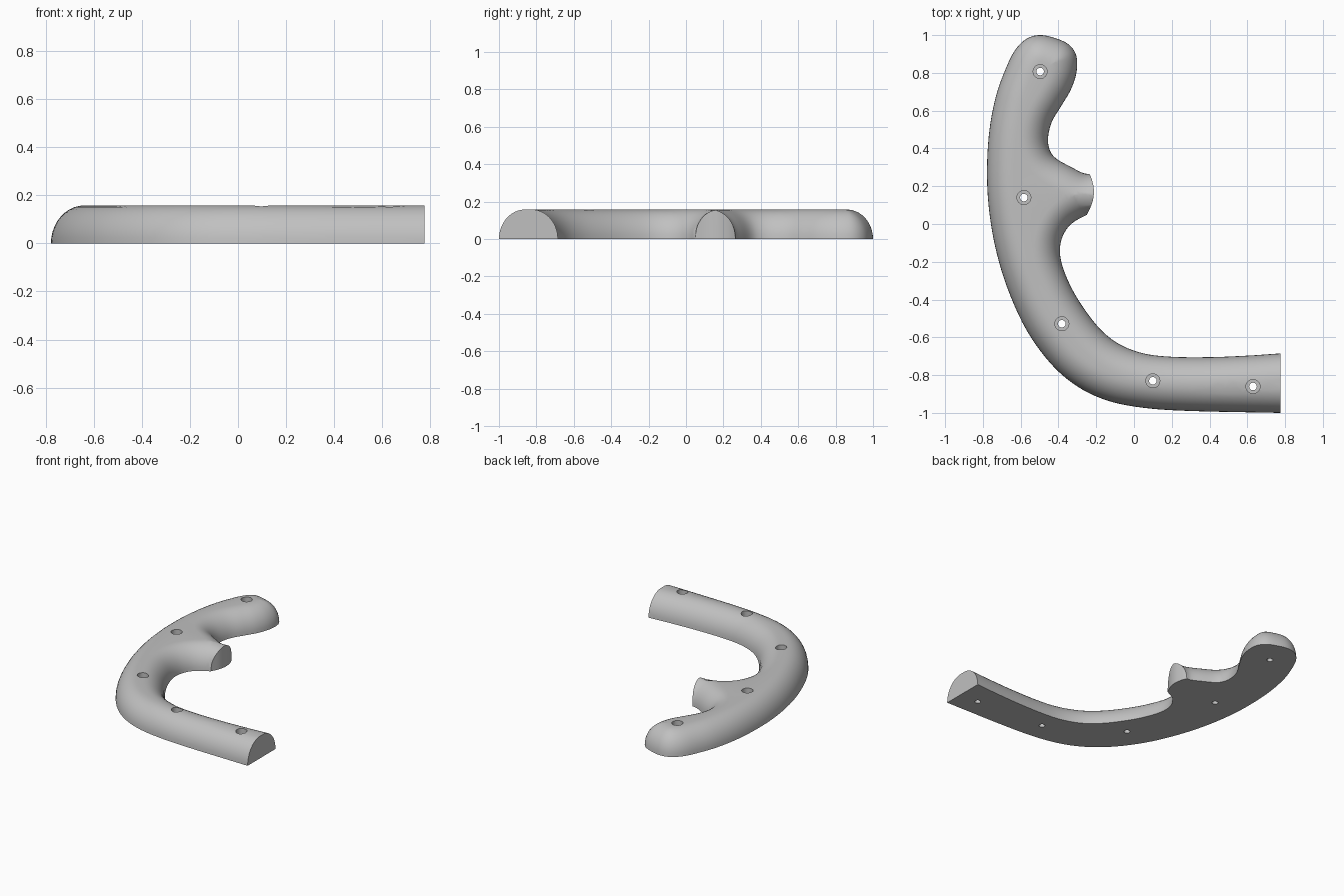
import bpy, bmesh, math
from mathutils import Vector
from mathutils.geometry import delaunay_2d_cdt

HEIGHT = 0.158   # thickness of the grip
ROUND = 0.14     # width of the rounded shoulder
RINGS = 10

cube = bpy.data.objects.get("Cube")
if cube:
    bpy.data.objects.remove(cube, do_unlink=True)

# Control points of the outline, interior on the left hand
inner_rail = [(.776, -.685), (.6, -.697), (.4, -.705), (.2, -.703), (.05, -.685),
              (-.08, -.635), (-.18, -.555), (-.27, -.44), (-.34, -.32), (-.385, -.2),
              (-.39, -.11), (-.365, -.04), (-.32, .01), (-.25, .048)]
prong_end = [(-.25, .048), (-.222, .11), (-.212, .17), (-.22, .225), (-.235, .265)]
outer_rail = [(-.235, .265), (-.27, .27), (-.33, .3), (-.41, .345), (-.445, .39),
              (-.455, .455), (-.435, .54), (-.385, .625), (-.335, .71), (-.305, .8),
              (-.305, .89), (-.345, .95), (-.42, .985), (-.5, 1), (-.57, .98),
              (-.63, .92), (-.68, .82), (-.73, .68), (-.765, .5), (-.778, .3),
              (-.77, .1), (-.735, -.12), (-.67, -.34), (-.57, -.56), (-.44, -.74),
              (-.3, -.86), (-.14, -.935), (.05, -.973), (.3, -.99), (.776, -1)]
arm_end = [outer_rail[-1], inner_rail[0]]
hole_centres = [(-.497, .807), (-.583, .14), (-.382, -.528), (.1, -.83), (.63, -.86)]


def spline(points, steps):
    """Smooth curve through the points."""
    pts = [Vector(p) for p in points]
    pts = [2 * pts[0] - pts[1]] + pts + [2 * pts[-1] - pts[-2]]
    curve = []
    for a, b, c, d in zip(pts, pts[1:], pts[2:], pts[3:]):
        for i in range(steps):
            t = i / steps
            curve.append(0.5 * (2 * b + (c - a) * t + (2 * a - 5 * b + 4 * c - d) * t ** 2
                                + (3 * b - a - 3 * c + d) * t ** 3))
    return curve + [pts[-2]]


rails = [spline(inner_rail, 5), spline(outer_rail, 5)]
segments = [(a, b - a, (b - a).length_squared)
            for rail in rails for a, b in zip(rail, rail[1:])]


def rail_distance(p):
    best = 9.0
    for a, ab, size in segments:
        ap = p - a
        t = min(1.0, max(0.0, ap.dot(ab) / size))
        best = min(best, (ap - ab * t).length_squared)
    return math.sqrt(best)


def surface_height(p):
    d = min(rail_distance(p), ROUND)
    return 0.0 if d < 2e-4 else HEIGHT * math.sqrt(1 - (1 - d / ROUND) ** 2)


def shoulder_points(rail):
    """Rows of points offset inward, stopping where two sides meet in a ridge."""
    found = []
    for before, p, after in zip(rail, rail[1:], rail[2:]):
        along = (after - before).normalized()
        inward = Vector((-along.y, along.x))

        def clear(d):
            return rail_distance(p + inward * d) >= d - 0.0015

        limit = ROUND
        if not clear(limit):
            low = 0.0
            for _ in range(10):
                mid = (low + limit) / 2
                low, limit = (mid, limit) if clear(mid) else (low, mid)
            limit = low
        for k in range(1, RINGS + 1):
            d = ROUND * (1 - math.cos(k / RINGS * math.pi / 2))
            if d < limit - 0.004:
                found.append(p + inward * d)
        found.append(p + inward * limit)
    return found


def make_grip(material):
    start, stop = (Vector(p) for p in arm_end)
    arm_cut = [start.lerp(stop, (1 - math.cos(math.pi * i / 32)) / 2) for i in range(33)]
    outline = []
    for part in (rails[0], spline(prong_end, 8), rails[1], arm_cut):
        outline += part[:-1]
    points = outline + shoulder_points(rails[0]) + shoulder_points(rails[1])
    coords, _, tris, *_ = delaunay_2d_cdt(points, [], [list(range(len(outline)))], 1, 1e-5)

    # Rounded top
    bm = bmesh.new()
    verts = [bm.verts.new((p.x, p.y, surface_height(p))) for p in coords]
    for tri in tris:
        bm.faces.new([verts[i] for i in tri])
    bmesh.ops.delete(bm, geom=[v for v in bm.verts if not v.link_faces], context='VERTS')

    # Cut ends dropped to the ground, then a flat underside
    rim = [e for e in bm.edges if e.is_boundary]
    walls = bmesh.ops.extrude_edge_only(bm, edges=rim)["geom"]
    for v in walls:
        if isinstance(v, bmesh.types.BMVert):
            v.co.z = 0
    bmesh.ops.remove_doubles(bm, verts=bm.verts[:], dist=2e-5)
    rim = [e for e in bm.edges if e.is_boundary]
    bmesh.ops.triangle_fill(bm, edges=rim, use_beauty=True)
    bmesh.ops.recalc_face_normals(bm, faces=bm.faces[:])
    return add_object("grip_half", bm, material)


def add_object(name, bm, material):
    mesh = bpy.data.meshes.new(name)
    bm.to_mesh(mesh)
    bm.free()
    mesh.materials.append(material)
    obj = bpy.data.objects.new(name, mesh)
    bpy.context.collection.objects.link(obj)
    return obj


def make_hole_cutters(material):
    """Stepped screw holes: narrow bore below, wider recess above."""
    profile = [(.02, -.1), (.02, .08), (.037, .08), (.037, .3)]
    sides = 24
    bm = bmesh.new()
    for cx, cy in hole_centres:
        rings = []
        for r, z in profile:
            angles = [math.tau * i / sides for i in range(sides)]
            rings.append([bm.verts.new((cx + r * math.cos(a), cy + r * math.sin(a), z))
                          for a in angles])
        for lower, upper in zip(rings, rings[1:]):
            for i in range(sides):
                j = (i + 1) % sides
                bm.faces.new((lower[i], lower[j], upper[j], upper[i]))
        bm.faces.new(rings[0][::-1])
        bm.faces.new(rings[-1])
    cutter = add_object("screw_hole_cutter", bm, material)
    cutter.hide_render = True
    return cutter


grey = bpy.data.materials.new("light_grey")
grey.use_nodes = True
grey.diffuse_color = (0.53, 0.53, 0.53, 1)
grey.node_tree.nodes["Principled BSDF"].inputs["Base Color"].default_value = grey.diffuse_color

grip = make_grip(grey)
cutter = make_hole_cutters(grey)

# Drill the screw holes
drill = grip.modifiers.new("screw_holes", 'BOOLEAN')
drill.operation = 'DIFFERENCE'
drill.solver = 'EXACT'
drill.object = cutter
bpy.ops.object.select_all(action='DESELECT')
bpy.context.view_layer.objects.active = grip
grip.select_set(True)
bpy.ops.object.modifier_apply(modifier=drill.name)
bpy.data.objects.remove(cutter, do_unlink=True)
bpy.ops.object.shade_smooth_by_angle(angle=math.radians(35))
